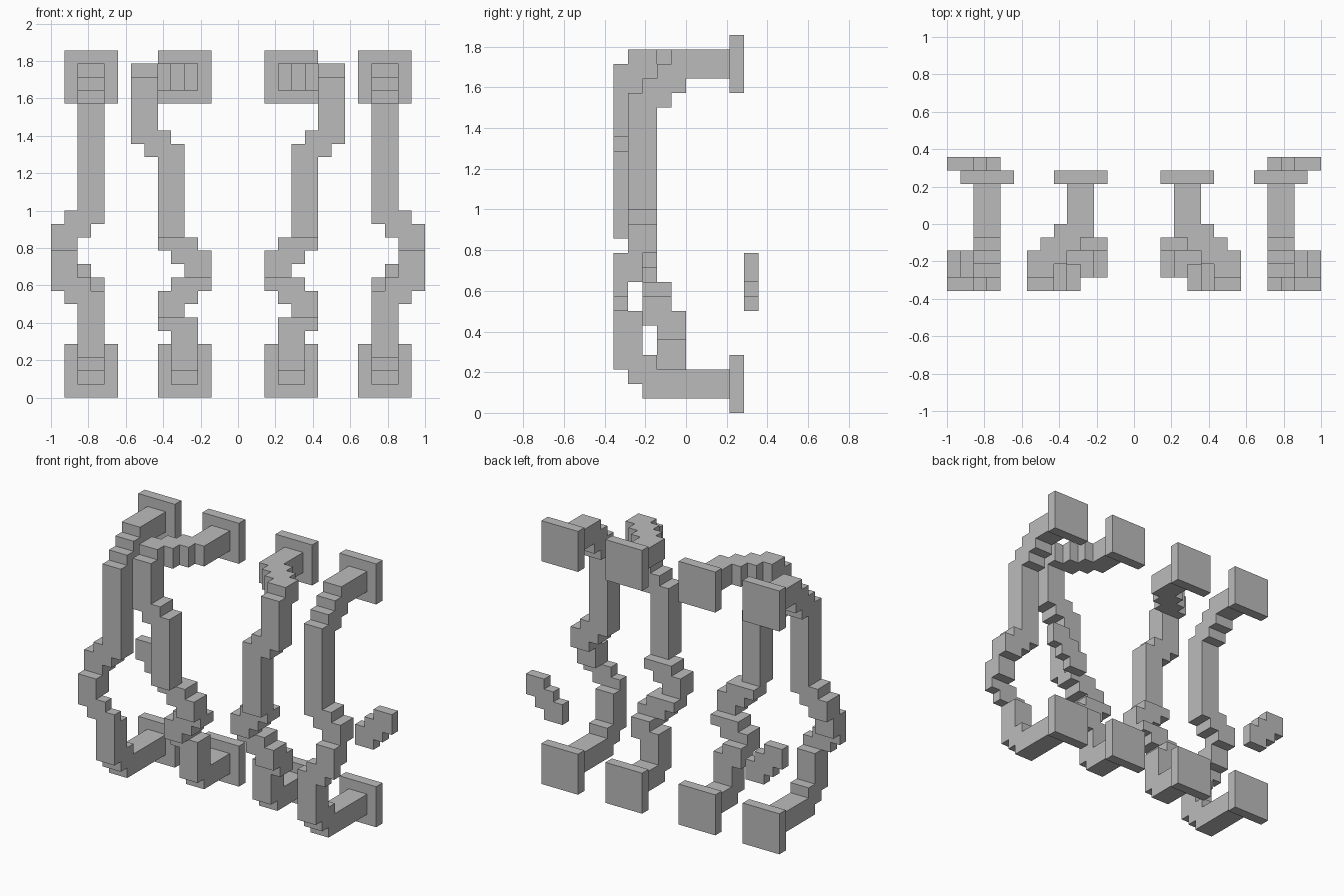
import bpy
import bmesh
import math

U = 1 / 14  # size of one grid cell

cube = bpy.data.objects.get("Cube")
if cube:
    bpy.data.objects.remove(cube, do_unlink=True)

grey = bpy.data.materials.new("plain_grey")
grey.use_nodes = True
colour = (0.5, 0.5, 0.5, 1)
grey.diffuse_color = colour
grey.node_tree.nodes["Principled BSDF"].inputs["Base Color"].default_value = colour


def cells_of(boxes):
    """All grid cells covered by boxes given as (x, y, z) ranges."""
    return {(x, y, z) for bx, by, bz in boxes
            for x in range(*bx) for y in range(*by) for z in range(*bz)}


def build(name, boxes, mirror):
    """Merge the boxes into one outer skin of flat faces."""
    cells = cells_of(boxes)
    if mirror:
        cells = {(-x - 1, y, z) for x, y, z in cells}
    bm = bmesh.new()
    verts = {}

    def corner(p):
        if p not in verts:
            verts[p] = bm.verts.new([c * U for c in p])
        return verts[p]

    for cell in cells:
        for axis in range(3):
            for side in (0, 1):
                near = list(cell)
                near[axis] += 1 if side else -1
                if tuple(near) in cells:
                    continue
                a, b = (axis + 1) % 3, (axis + 2) % 3
                ring = []
                for da, db in ((0, 0), (1, 0), (1, 1), (0, 1)):
                    p = list(cell)
                    p[axis] += side
                    p[a] += da
                    p[b] += db
                    ring.append(corner(tuple(p)))
                bm.faces.new(ring if side else ring[::-1])
    bmesh.ops.dissolve_limit(bm, angle_limit=math.radians(1),
                             verts=bm.verts[:], edges=bm.edges[:])
    mesh = bpy.data.meshes.new(name)
    bm.to_mesh(mesh)
    bm.free()
    mesh.materials.append(grey)
    bpy.context.collection.objects.link(bpy.data.objects.new(name, mesh))


def diagonal(start, step, count):
    """A run of equal boxes, each shifted by step from the last."""
    return [tuple((lo + d * i, hi + d * i) for (lo, hi), d in zip(start, step))
            for i in range(count)]


OUT, IN = (-12, -10), (-5, -3)   # sideways position of the pipe ends
EDGE, MID = (-14, -12), (-6, -4)

# Outer pipe: top bend, long upright, sideways bulge, lower upright, foot
outer_pipe = [
    (OUT, (-1, 3), (23, 25)),
    *diagonal((OUT, (-2, 0), (22, 24)), (0, -1, -1), 2),
    (OUT, (-4, -2), (13, 22)),
    *diagonal(((-13, -11), (-4, -2), (12, 14)), (-1, 0, -1), 2),
    (EDGE, (-5, -3), (9, 11)),
    (EDGE, (-5, -4), (8, 9)),
    ((-13, -11), (-5, -4), (7, 9)),
    (OUT, (-5, -4), (7, 8)),
    (OUT, (-5, -3), (3, 7)),
    (OUT, (-4, -2), (2, 4)),
    (OUT, (-3, 3), (1, 3)),
]

# Inner pipe: sideways top bend, upright, two zigzags, foot
inner_pipe = [
    (IN, (-1, 3), (23, 25)),
    *diagonal((MID, (-2, 0), (23, 25)), (-1, -1, 0), 3),
    ((-8, -6), (-5, -3), (19, 24)),
    ((-7, -5), (-5, -3), (18, 20)),
    (MID, (-5, -3), (12, 19)),
    (MID, (-4, -2), (11, 12)),
    *diagonal((IN, (-4, -2), (10, 12)), (1, 0, -1), 2),
    ((-4, -2), (-3, -1), (8, 9)),
    *diagonal((IN, (-3, -1), (7, 9)), (-1, 0, -1), 2),
    (MID, (-2, 0), (5, 7)),
    (IN, (-2, 0), (2, 6)),
    (IN, (-1, 3), (1, 3)),
]

# Loose stepped piece at the back
loose_step = diagonal((EDGE, (4, 5), (9, 11)), (1, 0, -1), 3)

for mirror, side in ((False, "right"), (True, "left")):
    build(f"outer_pipe_{side}", outer_pipe, mirror)
    build(f"inner_pipe_{side}", inner_pipe, mirror)
    build(f"loose_step_{side}", loose_step, mirror)
    # Square end plates
    for place, x in (("outer", (-13, -9)), ("inner", (-6, -2))):
        for level, z in (("bottom", (0, 4)), ("top", (22, 26))):
            build(f"{place}_{level}_plate_{side}", [(x, (3, 4), z)], mirror)
